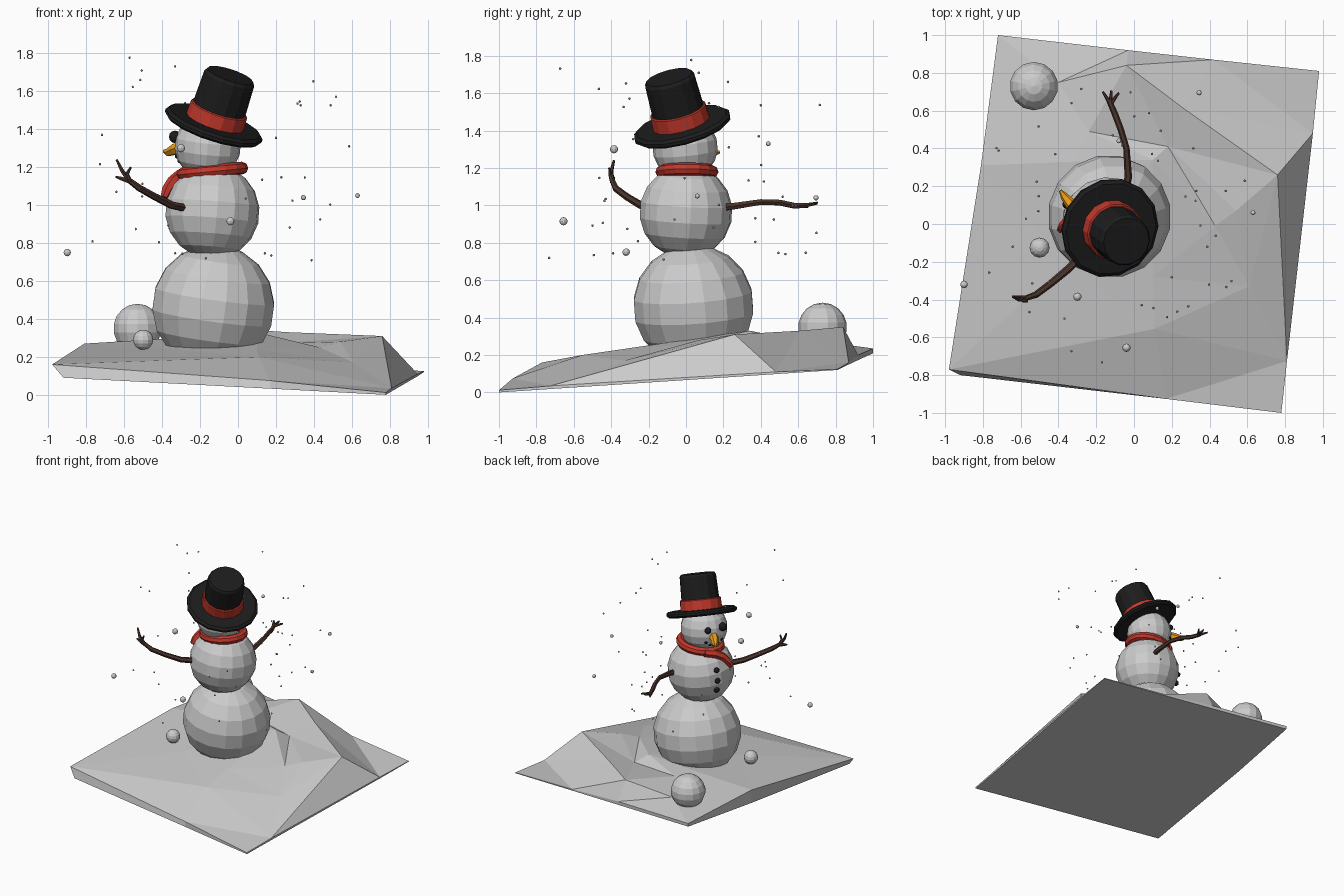
import bpy, bmesh, math, random
from mathutils import Vector, Matrix, Euler
from mathutils.geometry import delaunay_2d_cdt

if "Cube" in bpy.data.objects:
    bpy.data.objects.remove(bpy.data.objects["Cube"])

random.seed(4)


def material(name, rgb):
    m = bpy.data.materials.new(name)
    m.diffuse_color = (*rgb, 1)
    m.use_nodes = True
    m.node_tree.nodes["Principled BSDF"].inputs["Base Color"].default_value = m.diffuse_color
    return m


BLACK = material("black", (0.012, 0.012, 0.012))
RED = material("red", (0.55, 0.04, 0.025))
BROWN = material("brown", (0.07, 0.035, 0.025))
ORANGE = material("orange", (0.8, 0.33, 0.01))


def finish(name, bm, mat=None):
    me = bpy.data.meshes.new(name)
    bm.normal_update()
    bm.to_mesh(me)
    bm.free()
    ob = bpy.data.objects.new(name, me)
    bpy.context.collection.objects.link(ob)
    if mat:
        me.materials.append(mat)
    return ob


def ball(name, loc, r, seg=14, rings=8, mat=None, rot=(0, 0, 0)):
    bm = bmesh.new()
    bmesh.ops.create_uvsphere(bm, u_segments=seg, v_segments=rings, radius=r,
                              matrix=Matrix.Translation(loc) @ Euler(rot).to_matrix().to_4x4())
    return finish(name, bm, mat)


def tube(name, pts, radii, mat, sides=1, cyclic=False):
    cu = bpy.data.curves.new(name, "CURVE")
    cu.dimensions = "3D"
    cu.bevel_depth = 1
    cu.bevel_resolution = sides
    cu.use_fill_caps = True
    sp = cu.splines.new("POLY")
    sp.points.add(len(pts) - 1)
    for p, co, r in zip(sp.points, pts, radii):
        p.co = (*co, 1)
        p.radius = r
    sp.use_cyclic_u = cyclic
    sp.use_smooth = False
    cu.materials.append(mat)
    ob = bpy.data.objects.new(name, cu)
    bpy.context.collection.objects.link(ob)
    return ob


def lathe(name, profile, matrix, mat, n=14):
    bm = bmesh.new()
    rings = [[bm.verts.new(matrix @ Vector((r * math.cos(2 * math.pi * i / n),
                                            r * math.sin(2 * math.pi * i / n), z)))
              for i in range(n)] for r, z in profile]
    for a, b in zip(rings, rings[1:]):
        for i in range(n):
            j = (i + 1) % n
            bm.faces.new((a[i], a[j], b[j], b[i]))
    bm.faces.new(rings[0][::-1])
    bm.faces.new(rings[-1])
    return finish(name, bm, mat)


# snow ground: faceted top over a tilted flat underside
rim = [(-.72, 1.0, .235), (-.98, -.77, .16), (.17, -.926, .075), (.78, -1.0, .012),
       (.81, -.725, .035), (.947, .48, .11), (.98, .81, .125), (.42, .87, .16), (-.03, .92, .20)]
rim.insert(1, (-.81, .31, .27))
inner = [(-.04, .84, .35), (.76, .26, .31), (.11, -.555, .20), (-.32, .33, .30), (-.40, .75, .27),
         (-.24, .49, .30), (.265, .61, .33), (.43, -.01, .25), (.54, .07, .28), (.61, -.33, .17),
         (.10, .34, .33), (.18, .41, .27), (.10, -.28, .24), (-.35, -.2, .24)]
pts = rim + inner
k = len(rim)
edges = [(i, (i + 1) % k) for i in range(k)]
faces = delaunay_2d_cdt([Vector(p[:2]) for p in pts], edges, [], 1, 1e-5)
bm = bmesh.new()
top = []
for co, src in zip(faces[0], faces[3]):
    top.append(bm.verts.new((co.x, co.y, pts[src[0]][2] if src else .2)))
for f in faces[2]:
    bm.faces.new([top[i] for i in f])
index = {src[0]: i for i, src in enumerate(faces[3]) if src}
low = []
for i, (x, y, z) in enumerate(rim):
    if i == 2:
        x, y = -.92, -.80
    low.append(bm.verts.new((x, y, max(0, min(z - .005, -.0446 * x + .0712 * y + .106)))))
for i in range(k):
    j = (i + 1) % k
    bm.faces.new((top[index[i]], low[i], low[j], top[index[j]]))
bm.faces.new(low)
bmesh.ops.recalc_face_normals(bm, faces=bm.faces)
finish("snow_ground", bm)

# body balls
ball("bottom_ball", (-.13, .04, .465), .327, 16, 9, rot=(.1, .12, .2))
ball("middle_ball", (-.135, 0, .965), .25, 16, 9, rot=(-.05, .08, .1))
HEAD = Vector((-.16, -.005, 1.31))
ball("head", HEAD, .175, 16, 9, rot=(.1, .1, 0))

# loose snowballs
ball("large_snowball", (-.53, .73, .35), .13, 14, 9)
ball("small_snowball", (-.5, -.125, .29), .053, 12, 8)


def on_head(az, z, r=.17):
    h = math.sqrt(max(0, r * r - (z - HEAD.z) ** 2))
    return (HEAD.x + h * math.cos(math.radians(az)), HEAD.y + h * math.sin(math.radians(az)), z)


# face
ball("large_eye", on_head(178, 1.36, .18), .033, 10, 6, BLACK)
ball("small_eye", on_head(135, 1.355), .025, 10, 6, BLACK)
for i in range(5):
    t = i - 2
    ball("mouth_dot", on_head(154 + 12 * t, 1.225 + .008 * t * t), .012, 8, 5, BLACK)
tube("nose", [(-.28, .06, 1.305), (-.33, .10, 1.295), (-.368, .145, 1.278), (-.39, .178, 1.285)],
     [.036, .032, .022, .008], ORANGE)

# buttons
for z in (1.045, .965, .885):
    h = math.sqrt(.247 ** 2 - (z - .965) ** 2)
    a = math.radians(155)
    ball("button", (-.135 + h * math.cos(a), h * math.sin(a), z), .022, 10, 6, BLACK)

# scarf ring and hanging tail
n = 16
ring = []
for i in range(n):
    a = 2 * math.pi * i / n
    ring.append((-.135 + .155 * math.cos(a), .005 + .135 * math.sin(a), 1.18 + .015 * math.cos(a)))
tube("scarf_ring", ring, [.034] * n, RED, 2, True)
tube("scarf_tail", [(-.25, .12, 1.17), (-.305, .06, 1.155), (-.345, .015, 1.125), (-.375, -.015, 1.08),
                    (-.39, -.03, 1.04)], [.03, .033, .03, .028, .02], RED)

# twig arms with fingers
tube("back_arm", [(-.05, .16, .985), (-.03, .25, .995), (-.04, .40, 1.018), (-.07, .5, 1.015),
                  (-.10, .58, .998), (-.13, .65, 1.0)], [.022, .02, .017, .017, .017, .015], BROWN)
for tip in ((-.165, .70, 1.01), (-.12, .705, 1.015), (-.08, .695, 1.01)):
    tube("back_finger", [(-.125, .635, 1.0), tip], [.013, .006], BROWN)
tube("front_arm", [(-.28, -.17, .985), (-.35, -.24, 1.0), (-.44, -.315, 1.045), (-.52, -.375, 1.09),
                   (-.58, -.395, 1.135)], [.022, .021, .019, .018, .014], BROWN)
for mid, tip in (((-.61, -.40, 1.18), (-.64, -.385, 1.24)), ((-.615, -.39, 1.14), (-.645, -.385, 1.15)),
                 ((-.585, -.405, 1.165), (-.565, -.41, 1.20))):
    tube("front_finger", [(-.57, -.393, 1.125), mid, tip], [.014, .011, .006], BROWN)

# tilted top hat
axis = Vector((.33, -.27, 1)).normalized()
HAT = Matrix.Translation((-.128, -.02, 1.42)) @ Vector((0, 0, 1)).rotation_difference(axis).to_matrix().to_4x4()
lathe("hat_brim", [(.25, -.022), (.268, -.008), (.268, .008), (.25, .022)], HAT, BLACK)
lathe("hat_crown", [(.148, 0), (.143, .1), (.138, .27), (.127, .288)], HAT, BLACK)
lathe("hat_band", [(.155, .015), (.158, .02), (.155, .095), (.148, .1)], HAT, RED)

# falling snow: larger flakes, then fine scatter
for x, y, z, r in ((-.3, -.385, 1.3, .022), (-.04, -.655, .915, .022), (-.9, -.32, .75, .02),
                   (.345, .695, 1.04, .014), (.63, .06, 1.05, .013), (-.08, .44, 1.33, .013)):
    ball("snowflake", (x, y, z), r, 10, 6)
for i in range(46):
    a = random.uniform(0, 2 * math.pi)
    d = random.uniform(.38, .75)
    ball("snowflake_fine", (-.1 + d * math.cos(a), d * math.sin(a), random.uniform(.7, 1.78)), .007, 6, 4)
